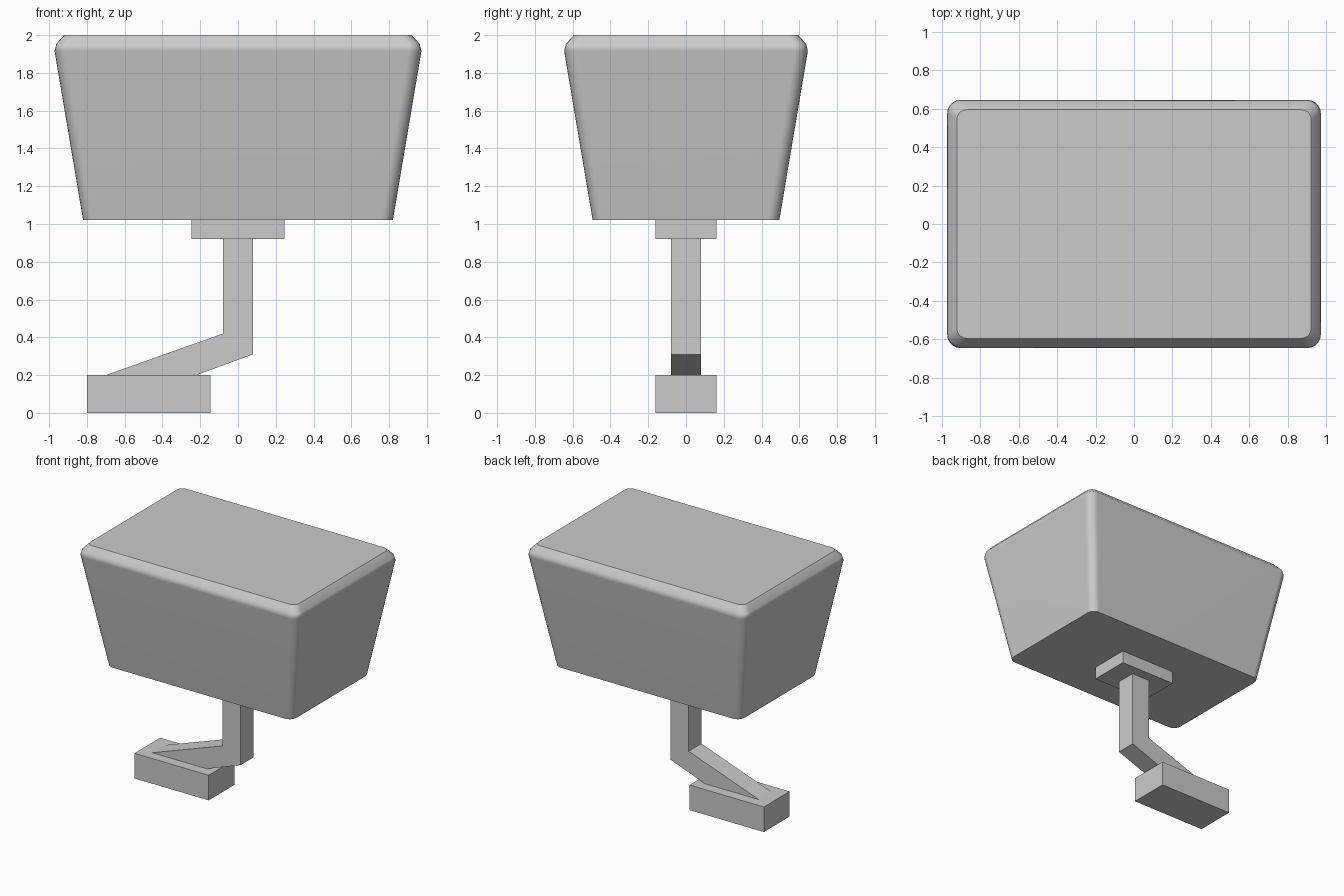
import bpy, bmesh
from math import sin, cos, pi, radians

if "Cube" in bpy.data.objects:
    bpy.data.objects.remove(bpy.data.objects["Cube"])


def finish(bm, name):
    bmesh.ops.recalc_face_normals(bm, faces=bm.faces)
    mesh = bpy.data.meshes.new(name)
    bm.to_mesh(mesh)
    bm.free()
    ob = bpy.data.objects.new(name, mesh)
    bpy.context.collection.objects.link(ob)
    return ob


def extrude_profile(name, points, half_depth):
    """Extrude an XZ outline symmetrically along Y."""
    bm = bmesh.new()
    face = bm.faces.new([bm.verts.new((x, -half_depth, z)) for x, z in points])
    new = bmesh.ops.extrude_face_region(bm, geom=[face])["geom"]
    verts = [v for v in new if isinstance(v, bmesh.types.BMVert)]
    bmesh.ops.translate(bm, verts=verts, vec=(0, 2 * half_depth, 0))
    return finish(bm, name)


def block(name, x0, x1, z0, z1, half_depth):
    return extrude_profile(name, [(x0, z0), (x1, z0), (x1, z1), (x0, z1)], half_depth)


def rounded_ring(bm, hx, hy, r, z, steps=5):
    verts = []
    for i, (sx, sy) in enumerate([(1, 1), (-1, 1), (-1, -1), (1, -1)]):
        for k in range(steps + 1):
            a = (i + k / steps) * pi / 2
            verts.append(bm.verts.new((sx * (hx - r) + r * cos(a),
                                       sy * (hy - r) + r * sin(a), z)))
    return verts


# Foot, cranked arm and mounting plate
block("foot", -0.80, -0.145, 0.0, 0.2, 0.162)
extrude_profile("arm", [(-0.70, 0.2), (-0.22, 0.2), (0.08, 0.31),
                        (0.08, 0.92), (-0.08, 0.92), (-0.08, 0.42)], 0.08)
block("mounting_plate", -0.245, 0.245, 0.92, 1.02, 0.162)

# Flared housing with rounded corners and rolled top edge
bm = bmesh.new()
sections = [(0.82, 0.06, 1.02), (0.971, 0.07, 1.915),
            (0.962, 0.065, 1.953), (0.92, 0.05, 2.0)]
rings = [rounded_ring(bm, hx, hx - 0.326, r, z) for hx, r, z in sections]
for low, high in zip(rings, rings[1:]):
    n = len(low)
    for i in range(n):
        j = (i + 1) % n
        bm.faces.new((low[i], low[j], high[j], high[i]))
bm.faces.new(rings[0][::-1])
bm.faces.new(rings[-1])
housing = finish(bm, "housing")
bpy.context.view_layer.objects.active = housing
housing.select_set(True)
bpy.ops.object.shade_smooth_by_angle(angle=radians(40))
weighted = housing.modifiers.new("weighted_normals", 'WEIGHTED_NORMAL')
weighted.keep_sharp = True
